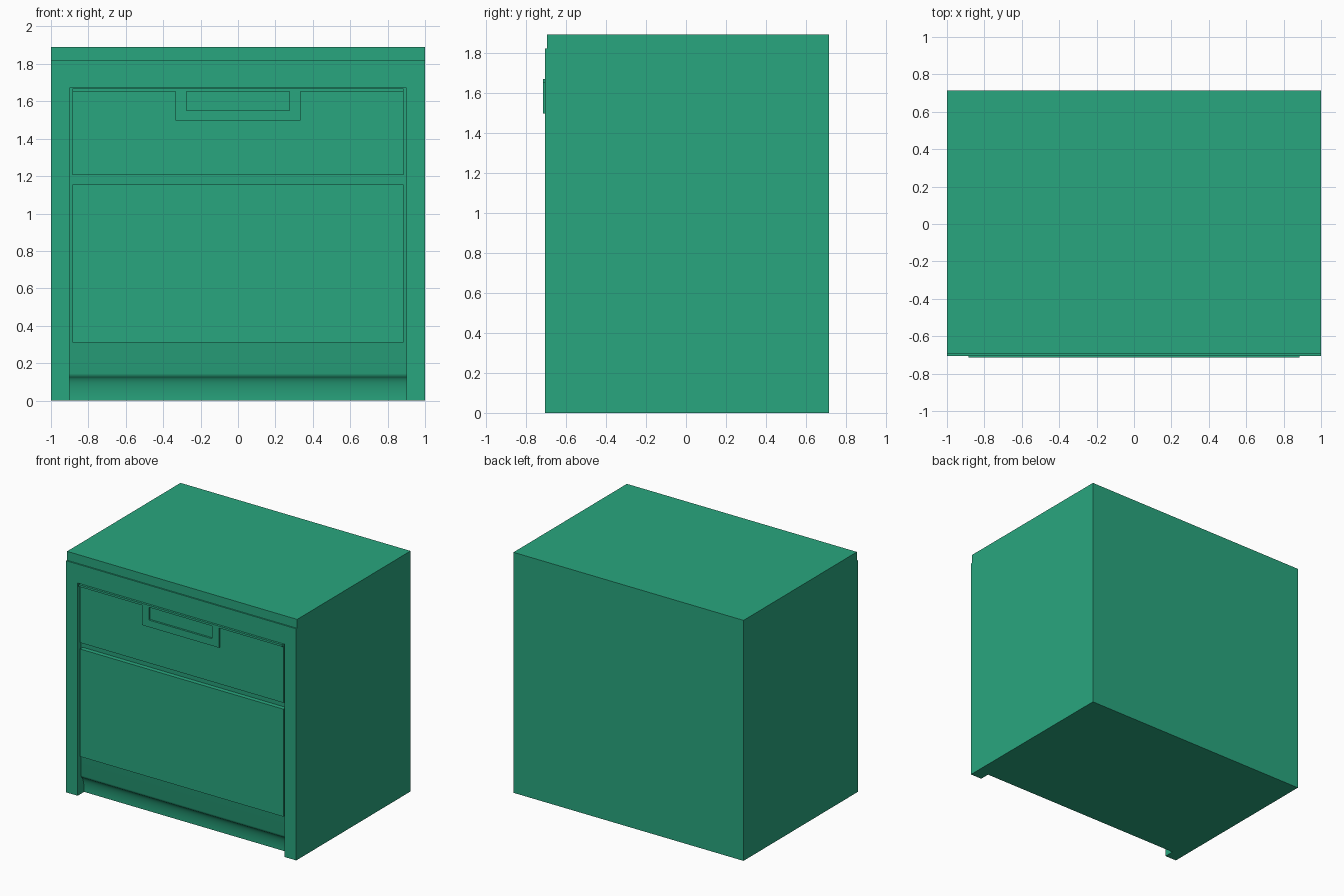
import bpy, bmesh, math

if "Cube" in bpy.data.objects:
    bpy.data.objects.remove(bpy.data.objects["Cube"])

BACK = 0.714

green = bpy.data.materials.new("cabinet_green")
green.diffuse_color = (0.022, 0.38, 0.21, 1)
green.use_nodes = True
green.node_tree.nodes["Principled BSDF"].inputs["Base Color"].default_value = green.diffuse_color


def prism(name, profile, axis, a, b):
    """Closed prism: (y, z) profile along x, or (x, z) profile along y."""
    bm = bmesh.new()
    place = (lambda p, d: (d, p[0], p[1])) if axis == "x" else (lambda p, d: (p[0], d, p[1]))
    near = [bm.verts.new(place(p, a)) for p in profile]
    far = [bm.verts.new(place(p, b)) for p in profile]
    bm.faces.new(near)
    bm.faces.new(far[::-1])
    n = len(profile)
    for i in range(n):
        j = (i + 1) % n
        bm.faces.new((near[j], near[i], far[i], far[j]))
    bmesh.ops.recalc_face_normals(bm, faces=bm.faces)
    mesh = bpy.data.meshes.new(name)
    bm.to_mesh(mesh)
    bm.free()
    mesh.materials.append(green)
    obj = bpy.data.objects.new(name, mesh)
    bpy.context.collection.objects.link(obj)
    return obj


def activate(obj):
    bpy.ops.object.select_all(action="DESELECT")
    obj.select_set(True)
    bpy.context.view_layer.objects.active = obj


def cut(obj, cutter):
    """Subtract the cutter from the part, remove it and close any open face."""
    mod = obj.modifiers.new("cut", "BOOLEAN")
    mod.operation = "DIFFERENCE"
    mod.solver = "EXACT"
    mod.object = cutter
    activate(obj)
    bpy.ops.object.modifier_apply(modifier=mod.name)
    bpy.data.objects.remove(cutter)
    bm = bmesh.new()
    bm.from_mesh(obj.data)
    bmesh.ops.holes_fill(bm, edges=[e for e in bm.edges if e.is_boundary], sides=0)
    bmesh.ops.recalc_face_normals(bm, faces=bm.faces)
    bmesh.ops.triangulate(bm, faces=[f for f in bm.faces if len(f.verts) > 4])
    bm.to_mesh(obj.data)
    bm.free()


def rect(x, z0, z1):
    return [(-x, z0), (x, z0), (x, z1), (-x, z1)]


# Carcass: side profile with the set-back top slab
carcass = prism("carcass", [(-0.705, 0), (-0.705, 1.82), (-0.694, 1.82), (-0.694, 1.89),
                            (BACK, 1.89), (BACK, 0)], "x", -1, 1)

# Front opening: shallow recess above, softly curved toe kick below
cove = []
for i in range(13):
    t = math.radians(90 * i / 12)
    cove.append((-0.665 + 0.04 * math.sin(t), 0.13 * math.cos(t)))
opening = [(-0.8, 1.672), (-0.665, 1.672), (-0.665, 0.145)] + cove[1:] + [(-0.625, -0.1), (-0.8, -0.1)]
cut(carcass, prism("opening_cutter", opening, "x", -0.9, 0.9))
activate(carcass)
bpy.ops.object.shade_smooth_by_angle(angle=math.radians(80))

# Drawer fronts
for name, z0, z1 in (("upper_drawer_front", 1.206, 1.652), ("lower_drawer_front", 0.311, 1.156)):
    prism(name, rect(0.885, z0, z1), "y", -0.70, -0.66)

# Handle: full-width lip with a drop-down pull and an open pocket
half = [(0.335, 1.497), (0.335, 1.652), (0.885, 1.652), (0.885, 1.668)]
outline = half + [(-x, z) for x, z in reversed(half)]
handle = prism("drawer_handle", outline, "y", -0.715, -0.67)
cut(handle, prism("pocket_cutter", rect(0.275, 1.552, 1.652), "y", -0.8, -0.6))
